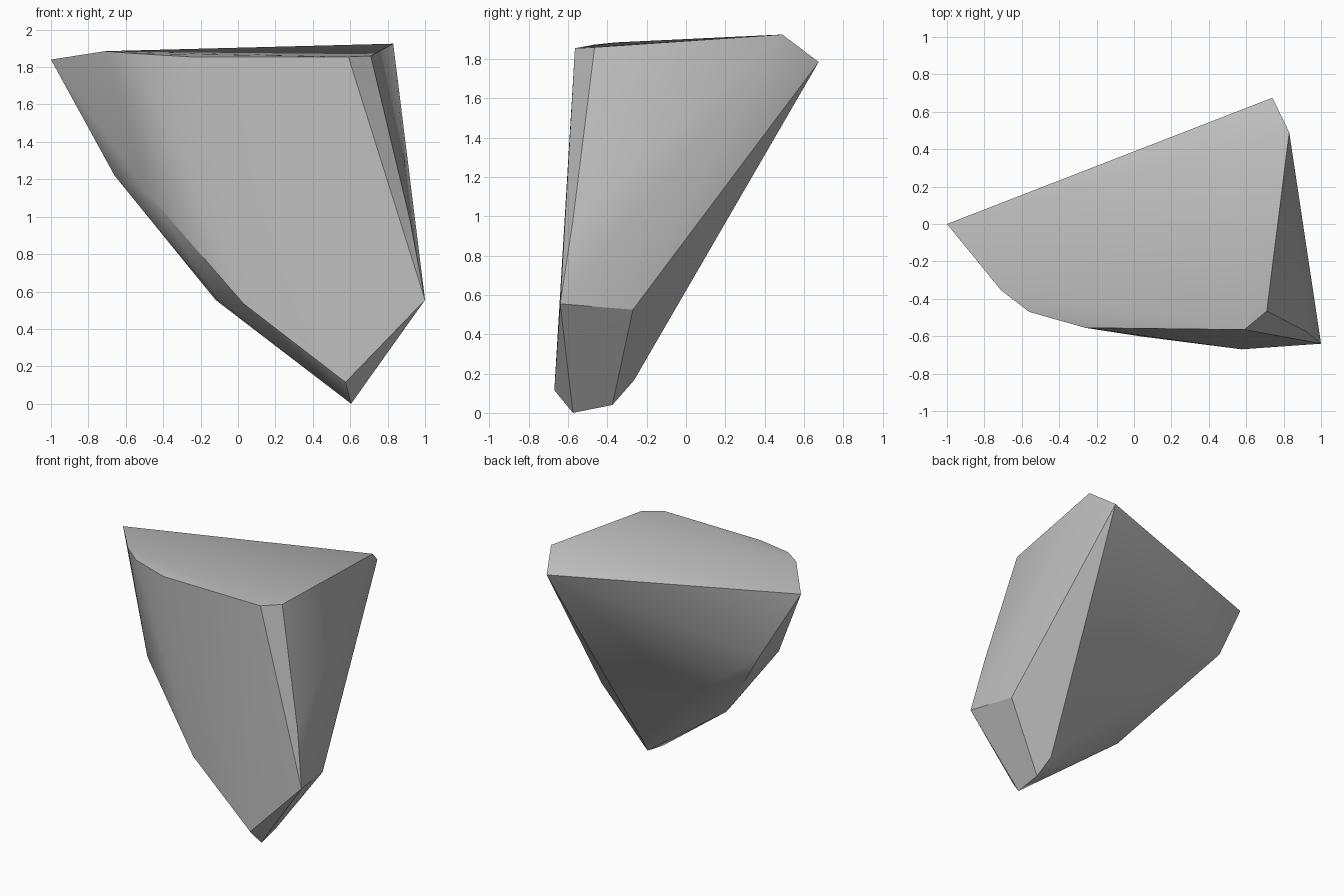
import bpy
import bmesh
import math

# Remove the default object
default_cube = bpy.data.objects.get("Cube")
if default_cube:
    bpy.data.objects.remove(default_cube, do_unlink=True)


def make_material(name, colour):
    """Plain single-colour material for both viewport and render."""
    material = bpy.data.materials.new(name)
    material.use_nodes = True
    material.diffuse_color = colour
    shader = material.node_tree.nodes["Principled BSDF"]
    shader.inputs["Base Color"].default_value = colour
    shader.inputs["Roughness"].default_value = 0.8
    return material


def make_hull(name, corner_groups, material, sharp_angle):
    """Wrap a convex, chipped shell around groups of corner points."""
    shell = bmesh.new()
    for group in corner_groups:
        for corner in group:
            shell.verts.new(corner)
    result = bmesh.ops.convex_hull(shell, input=shell.verts)
    # Drop corners that fell inside the shell
    inside = [item for item in result["geom_interior"]
              if isinstance(item, bmesh.types.BMVert)]
    bmesh.ops.delete(shell, geom=inside, context="VERTS")
    bmesh.ops.recalc_face_normals(shell, faces=shell.faces)

    mesh = bpy.data.meshes.new(name)
    shell.to_mesh(mesh)
    shell.free()
    mesh.materials.append(material)
    rock = bpy.data.objects.new(name, mesh)
    bpy.context.collection.objects.link(rock)

    # Soft facets with crisp edges at the large breaks
    bpy.ops.object.select_all(action="DESELECT")
    rock.select_set(True)
    bpy.context.view_layer.objects.active = rock
    bpy.ops.object.shade_smooth_by_angle(angle=math.radians(sharp_angle))
    return rock


# Rim of the nearly flat top, from the left point round the front
top_rim = [
    (-1, 0, 1.84), (-.71, -.355, 1.885), (-.56, -.47, 1.873),
    (-.26, -.555, 1.855), (.59, -.565, 1.855), (.71, -.465, 1.86),
    (.83, .49, 1.925), (.74, .675, 1.785),
]

# Side break with its narrow chipped strip
side_corners = [(1, -.64, .555), (.92, -.575, .98), (.925, -.27, .525)]

# Lower edge of the broad front face
front_edge = [(-.48, -.44, 1.12), (.03, -.6, .535), (.575, -.67, .115)]

# Slanted underside running down to the foot
under_edge = [(-.66, -.21, 1.22), (-.12, -.33, .555), (-.1, -.41, .555)]

# Ridge across the back
back_ridge = [(-.72, .1, 1.33), (-.055, .01, .79)]

# Small chipped foot
foot_corners = [(.605, -.575, 0), (.597, -.375, .04), (.557, -.265, .165)]

stone_grey = make_material("stone grey", (.5, .5, .5, 1))
make_hull(
    "rock_shard",
    [top_rim, side_corners, front_edge, under_edge, back_ridge, foot_corners],
    stone_grey,
    30,
)
